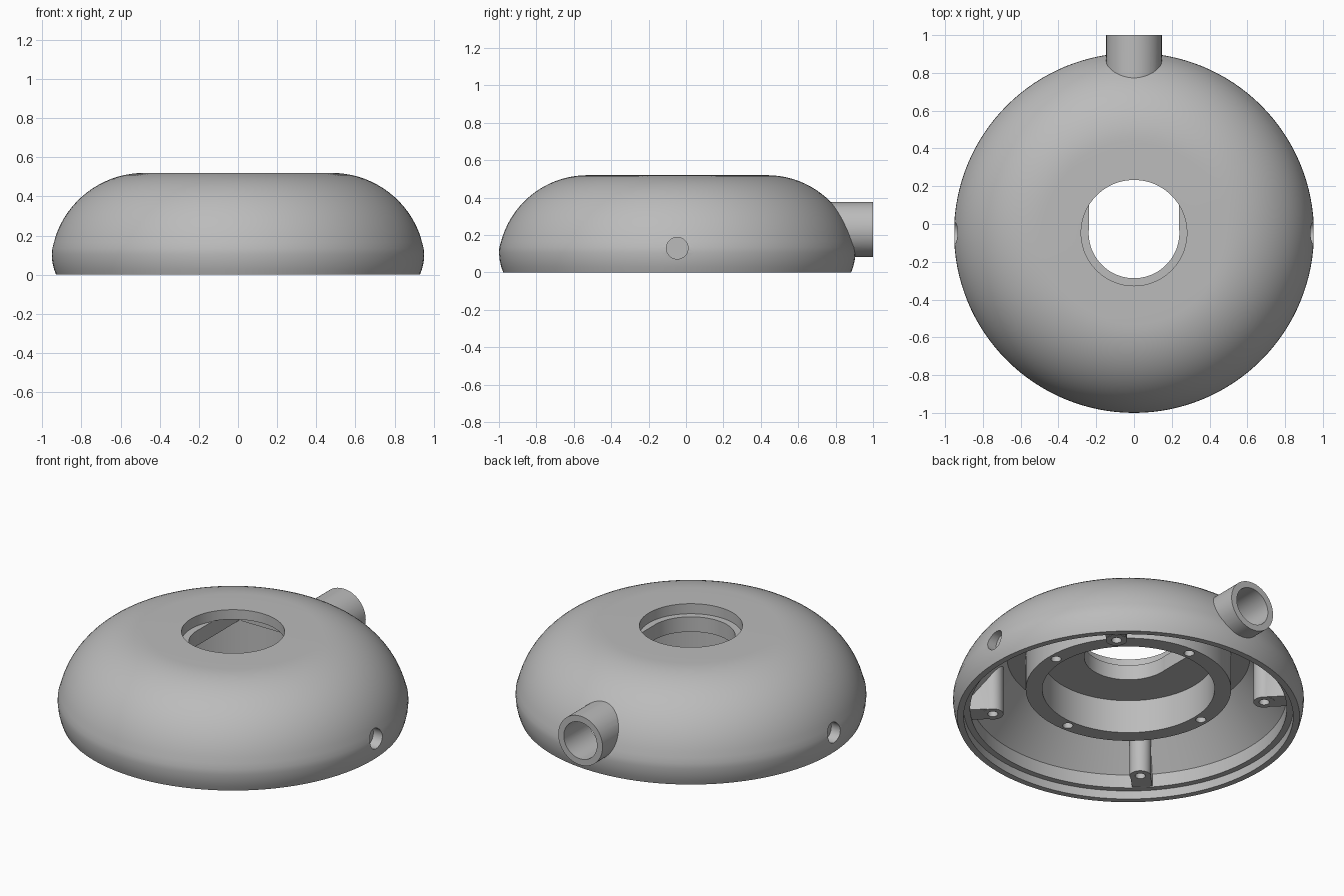
import bpy, bmesh, math
from mathutils import Matrix, Vector

cube = bpy.data.objects.get("Cube")
if cube:
    bpy.data.objects.remove(cube, do_unlink=True)

CY = -0.047        # centre of the round housing along y
PIPE_Z = 0.23

gray = bpy.data.materials.new("light gray")
gray.use_nodes = True
gray.diffuse_color = (0.5, 0.5, 0.5, 1)
gray.node_tree.nodes["Principled BSDF"].inputs["Base Color"].default_value = (0.5, 0.5, 0.5, 1)


def make(name, bm):
    bmesh.ops.recalc_face_normals(bm, faces=bm.faces[:])
    mesh = bpy.data.meshes.new(name)
    bm.to_mesh(mesh)
    bm.free()
    mesh.materials.append(gray)
    ob = bpy.data.objects.new(name, mesh)
    bpy.context.collection.objects.link(ob)
    return ob


def lathe(name, profile, steps=128):
    bm = bmesh.new()
    verts = [bm.verts.new((r, 0, z)) for r, z in profile]
    edges = [bm.edges.new((v, verts[i - 1])) for i, v in enumerate(verts)]
    bmesh.ops.spin(bm, geom=verts + edges, cent=(0, 0, 0), axis=(0, 0, 1),
                   angle=math.tau, steps=steps, use_duplicate=False)
    bmesh.ops.remove_doubles(bm, verts=bm.verts[:], dist=0.0001)
    bmesh.ops.translate(bm, verts=bm.verts[:], vec=(0, CY, 0))
    return make(name, bm)


def rod(name, start, end, radius, sides=40):
    a, b = Vector(start), Vector(end)
    turn = (b - a).to_track_quat('Z', 'Y').to_matrix().to_4x4()
    bm = bmesh.new()
    bmesh.ops.create_cone(bm, cap_ends=True, segments=sides, radius1=radius, radius2=radius,
                          depth=(b - a).length, matrix=Matrix.Translation((a + b) / 2) @ turn)
    return make(name, bm)


def box(name, low, high, angle=0):
    low, high = Vector(low), Vector(high)
    bm = bmesh.new()
    bmesh.ops.create_cube(bm, size=1, matrix=Matrix.Translation((low + high) / 2)
                          @ Matrix.Diagonal((*(high - low), 1)))
    bmesh.ops.rotate(bm, verts=bm.verts[:], matrix=Matrix.Rotation(angle, 3, 'Z'))
    bmesh.ops.translate(bm, verts=bm.verts[:], vec=(0, CY, 0))
    return make(name, bm)


def combine(target, tool, operation):
    mod = target.modifiers.new(operation, 'BOOLEAN')
    mod.operation, mod.solver, mod.object = operation, 'EXACT', tool
    bpy.context.view_layer.objects.active = target
    bpy.ops.object.modifier_apply(modifier=mod.name)
    bpy.data.objects.remove(tool, do_unlink=True)


def polar(r, angle, z):
    return (r * math.cos(angle), CY + r * math.sin(angle), z)


# Domed shell with stepped rim, hanging inner ring and recessed top opening
outer = [(0.93, 0), (0.941, 0.03), (0.949, 0.065), (0.953, 0.105), (0.951, 0.135)]
for i in range(19):
    t = math.radians(15 + 75 * i / 18)
    outer.append((0.48 + 0.478 * math.cos(t), 0.042 + 0.478 * math.sin(t)))
inner = [(0.28, 0.52), (0.28, 0.46), (0.24, 0.46), (0.24, 0.37), (0.468, 0.37), (0.468, 0.17),
         (0.558, 0.17), (0.558, 0.37), (0.66, 0.37), (0.86, 0.13), (0.86, 0.05),
         (0.895, 0.05), (0.895, 0)]
housing = lathe("housing", outer + inner)

# Rear pipe
combine(housing, rod("pipe", (0, 0.76, PIPE_Z), (0, 1, PIPE_Z), 0.147, 64), 'UNION')
combine(housing, rod("pipe_bore", (0, 0.55, PIPE_Z), (0, 1.1, PIPE_Z), 0.11, 64), 'DIFFERENCE')

# Channel running back from the opening
combine(housing, box("channel", (-0.239, 0, 0.36), (0.239, 0.4, 0.462)), 'DIFFERENCE')

for k in range(4):
    # Screw posts joined to the outer wall by a web
    a = math.radians(45 + 90 * k)
    combine(housing, box("post_web", (0.74, -0.055, 0.055), (0.872, 0.055, 0.28), a), 'UNION')
    combine(housing, rod("post", polar(0.74, a, 0.053), polar(0.74, a, 0.36), 0.058), 'UNION')
    combine(housing, rod("post_hole", polar(0.74, a, 0), polar(0.74, a, 0.22), 0.028, 24), 'DIFFERENCE')
    # Screw holes in the inner ring
    b = math.radians(90 * k)
    combine(housing, rod("ring_hole", polar(0.513, b, 0.1), polar(0.513, b, 0.3), 0.028, 24), 'DIFFERENCE')

# Blind holes on both sides
for side in (-1, 1):
    combine(housing, rod("side_hole", (side * 0.89, CY, 0.13), (side * 1.1, CY, 0.13), 0.058), 'DIFFERENCE')

# Smooth shading with sharp edges kept
bpy.ops.object.select_all(action='DESELECT')
housing.select_set(True)
bpy.context.view_layer.objects.active = housing
bpy.ops.object.shade_smooth_by_angle(angle=math.radians(25))
